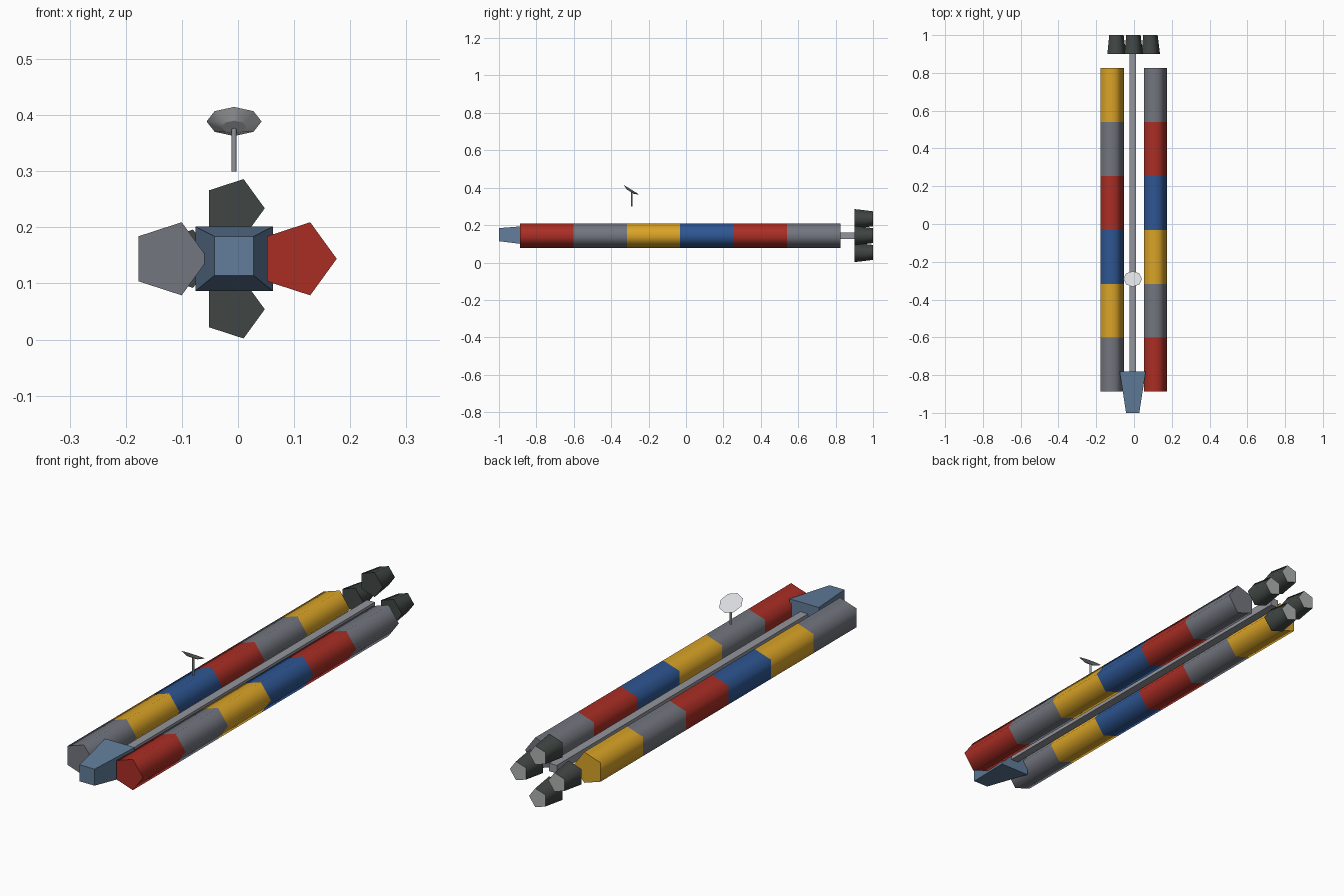
import bpy, bmesh, math
from mathutils import Vector, Matrix

if "Cube" in bpy.data.objects:
    bpy.data.objects.remove(bpy.data.objects["Cube"], do_unlink=True)


def material(name, r, g, b):
    m = bpy.data.materials.new(name)
    m.use_nodes = True
    m.diffuse_color = (r, g, b, 1)
    m.node_tree.nodes["Principled BSDF"].inputs["Base Color"].default_value = (r, g, b, 1)
    return m


RED = material("container red", 0.40, 0.027, 0.018)
GREY = material("container grey", 0.17, 0.18, 0.21)
YELLOW = material("container yellow", 0.70, 0.37, 0.02)
BLUE = material("container blue", 0.027, 0.093, 0.29)
HULL = material("hull steel blue", 0.12, 0.205, 0.325)
DARK = material("engine dark", 0.051, 0.061, 0.058)
GLOW = material("exhaust pale grey", 0.43, 0.44, 0.44)
STEEL = material("spine steel", 0.29, 0.30, 0.33)
WHITE = material("dish white", 0.70, 0.71, 0.73)

AXIS_X, AXIS_Z = -0.007, 0.144


def polygon_ring(y, radius, sides):
    """Regular polygon facing along y, first corner towards +x."""
    angles = [math.tau * i / sides for i in range(sides)]
    return [Vector((radius * math.cos(a), y, radius * math.sin(a))) for a in angles]


def rect_ring(y, half_x, half_z, z=0):
    corners = ((-1, -1), (1, -1), (1, 1), (-1, 1))
    return [Vector((half_x * sx, y, z + half_z * sz)) for sx, sz in corners]


def loft(name, rings, band_mats, front_mat, back_mat, place, smooth=False):
    """Skin a row of rings; each band and both end caps get a material."""
    mats = list(dict.fromkeys(band_mats + [front_mat, back_mat]))
    bm = bmesh.new()
    loops = [[bm.verts.new(p) for p in ring] for ring in rings]
    n = len(loops[0])
    for a, b, mat in zip(loops, loops[1:], band_mats):
        for i in range(n):
            j = (i + 1) % n
            face = bm.faces.new((a[i], a[j], b[j], b[i]))
            face.material_index = mats.index(mat)
            face.smooth = smooth
    for loop, mat in ((loops[0], front_mat), (loops[-1], back_mat)):
        cap = bm.faces.new(loop)
        cap.material_index = mats.index(mat)
        for e in cap.edges:
            e.smooth = False
    bmesh.ops.recalc_face_normals(bm, faces=bm.faces)
    mesh = bpy.data.meshes.new(name)
    bm.to_mesh(mesh)
    bm.free()
    for m in mats:
        mesh.materials.append(m)
    obj = bpy.data.objects.new(name, mesh)
    obj.matrix_world = place
    bpy.context.collection.objects.link(obj)
    return obj


def at(dx=0, dz=0):
    return Matrix.Translation((AXIS_X + dx, 0, AXIS_Z + dz))


# Container columns, front to back
columns = {
    "left_container_column": (0.1145, [RED, GREY, YELLOW, BLUE, RED, GREY]),
    "right_container_column": (-0.1145, [GREY, YELLOW, BLUE, RED, GREY, YELLOW]),
}
for name, (dx, colours) in columns.items():
    rings = [polygon_ring(-0.887 + 0.2853 * i, 0.0685, 5) for i in range(7)]
    loft(name, rings, colours, colours[0], colours[-1], at(dx), smooth=True)

# Central spine
loft("spine", [rect_ring(-0.78, 0.018, 0.017), rect_ring(0.9, 0.018, 0.017)],
     [STEEL], STEEL, STEEL, at())

# Tapered command hull
loft("command_hull", [rect_ring(-1, 0.035, 0.035, 0.005), rect_ring(-0.78, 0.069, 0.0575)],
     [HULL], HULL, HULL, at())

# Four engines around the axis
engines = {"top": (0, 1), "bottom": (0, -1), "left": (1, 0), "right": (-1, 0)}
for side, (sx, sz) in engines.items():
    loft(side + "_engine", [polygon_ring(0.9, 0.0547, 5), polygon_ring(1, 0.042, 5)],
         [DARK], DARK, GLOW, at(0.09 * sx, 0.09 * sz), smooth=True)

# Antenna mast, turned upright from the y axis
upright = Matrix.Translation((AXIS_X, -0.29, 0.30)) @ Matrix.Rotation(math.pi / 2, 4, "X")
loft("antenna_mast", [polygon_ring(0, 0.0045, 8), polygon_ring(0.078, 0.0045, 8)],
     [STEEL], STEEL, STEEL, upright, smooth=True)

# Tilted dish, opening up and to the rear
tilt = Matrix.Translation((AXIS_X, -0.292, 0.387)) @ Matrix.Rotation(math.radians(58), 4, "X")
loft("antenna_dish", [polygon_ring(-0.01, 0.022, 8), polygon_ring(0.002, 0.049, 8)],
     [WHITE], WHITE, WHITE, tilt, smooth=True)
